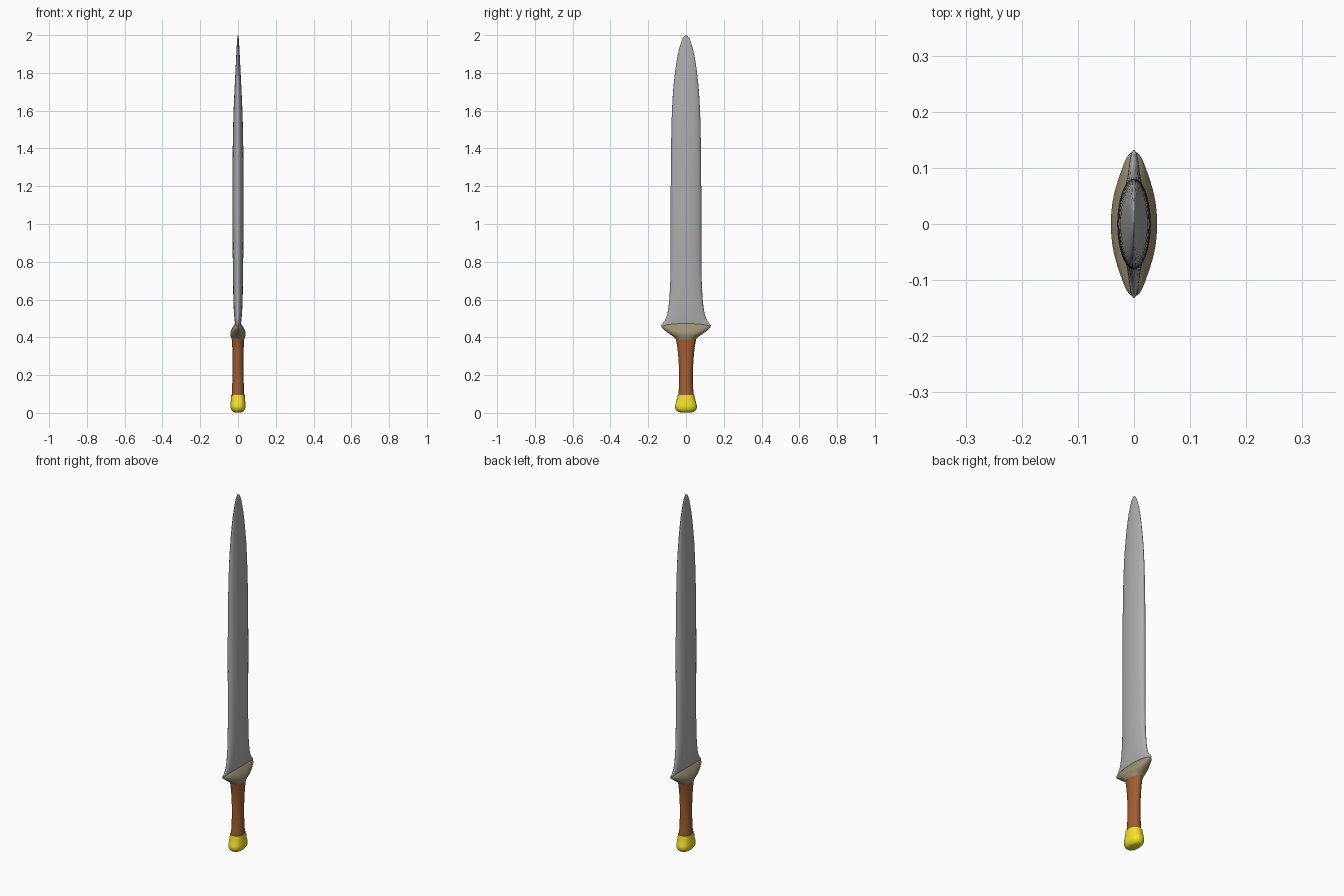
import bpy, bmesh, math

if "Cube" in bpy.data.objects:
    bpy.data.objects.remove(bpy.data.objects["Cube"])


def material(name, color):
    m = bpy.data.materials.new(name)
    m.diffuse_color = (*color, 1)
    m.use_nodes = True
    m.node_tree.nodes["Principled BSDF"].inputs["Base Color"].default_value = m.diffuse_color
    return m


def spline(a, b, c, d, t):
    return 0.5 * (2 * b + (c - a) * t + (2 * a - 5 * b + 4 * c - d) * t * t
                  + (3 * b - a - 3 * c + d) * t ** 3)


def loft(name, sections, mat=None, power=2.0, segs=40, steps=4, angle=50):
    """Skin superellipse sections given as (z, half x, half y), smoothed along z."""
    rows = []
    for i in range(len(sections) - 1):
        ps = [sections[max(0, min(len(sections) - 1, i + k))] for k in (-1, 0, 1, 2)]
        for s in range(steps):
            rows.append([spline(*(p[c] for p in ps), s / steps) for c in range(3)])
    rows.append(list(sections[-1]))
    bm = bmesh.new()
    rings = []
    for z, hx, hy in rows:
        ring = []
        for k in range(segs):
            a = 2 * math.pi * k / segs
            c, s = math.cos(a), math.sin(a)
            x = math.copysign(abs(c) ** (2 / power), c) * max(hx, 0.0005)
            y = math.copysign(abs(s) ** (2 / power), s) * max(hy, 0.0005)
            ring.append(bm.verts.new((x, y, z)))
        rings.append(ring)
    for lo, hi in zip(rings, rings[1:]):
        for k in range(segs):
            n = (k + 1) % segs
            bm.faces.new((lo[k], lo[n], hi[n], hi[k]))
    bm.faces.new(rings[0][::-1])
    bm.faces.new(rings[-1])
    me = bpy.data.meshes.new(name)
    bm.to_mesh(me)
    bm.free()
    ob = bpy.data.objects.new(name, me)
    bpy.context.collection.objects.link(ob)
    if mat:
        me.materials.append(mat)
    bpy.ops.object.select_all(action='DESELECT')
    ob.select_set(True)
    bpy.context.view_layer.objects.active = ob
    bpy.ops.object.shade_smooth_by_angle(angle=math.radians(angle))
    return ob


gold = material("pommel_yellow", (0.9, 0.78, 0.02))
leather = material("grip_brown", (0.36, 0.11, 0.03))
bronze = material("guard_bronze", (0.33, 0.28, 0.17))
steel = material("blade_steel", (0.42, 0.42, 0.42))

# Rounded pommel
loft("pommel", [(0.002, 0.012, 0.022), (0.006, 0.026, 0.042), (0.018, 0.036, 0.054),
                (0.036, 0.040, 0.058), (0.065, 0.038, 0.050), (0.095, 0.036, 0.044)],
     gold, power=2.3)

# Waisted grip
loft("grip", [(0.09, 0.033, 0.042), (0.14, 0.031, 0.037), (0.20, 0.029, 0.036),
              (0.27, 0.028, 0.039), (0.34, 0.030, 0.045), (0.40, 0.033, 0.056)], leather)

# Flared guard, widest across its middle and drawn in towards the blade
loft("guard", [(0.385, 0.032, 0.049), (0.40, 0.037, 0.062), (0.42, 0.041, 0.090),
               (0.44, 0.035, 0.116), (0.458, 0.025, 0.127), (0.475, 0.014, 0.080)],
     bronze, power=2.3)

# Long blade with flared base and rounded point
loft("blade", [(0.445, 0.012, 0.121), (0.462, 0.014, 0.132), (0.475, 0.016, 0.122),
               (0.50, 0.019, 0.107), (0.54, 0.022, 0.096), (0.62, 0.025, 0.087),
               (0.75, 0.027, 0.082), (0.95, 0.029, 0.081), (1.15, 0.030, 0.081),
               (1.40, 0.028, 0.079), (1.58, 0.024, 0.075), (1.72, 0.018, 0.067),
               (1.84, 0.012, 0.053), (1.92, 0.008, 0.038), (1.97, 0.005, 0.023),
               (1.99, 0.003, 0.013), (2.0, 0.001, 0.002)], steel)
